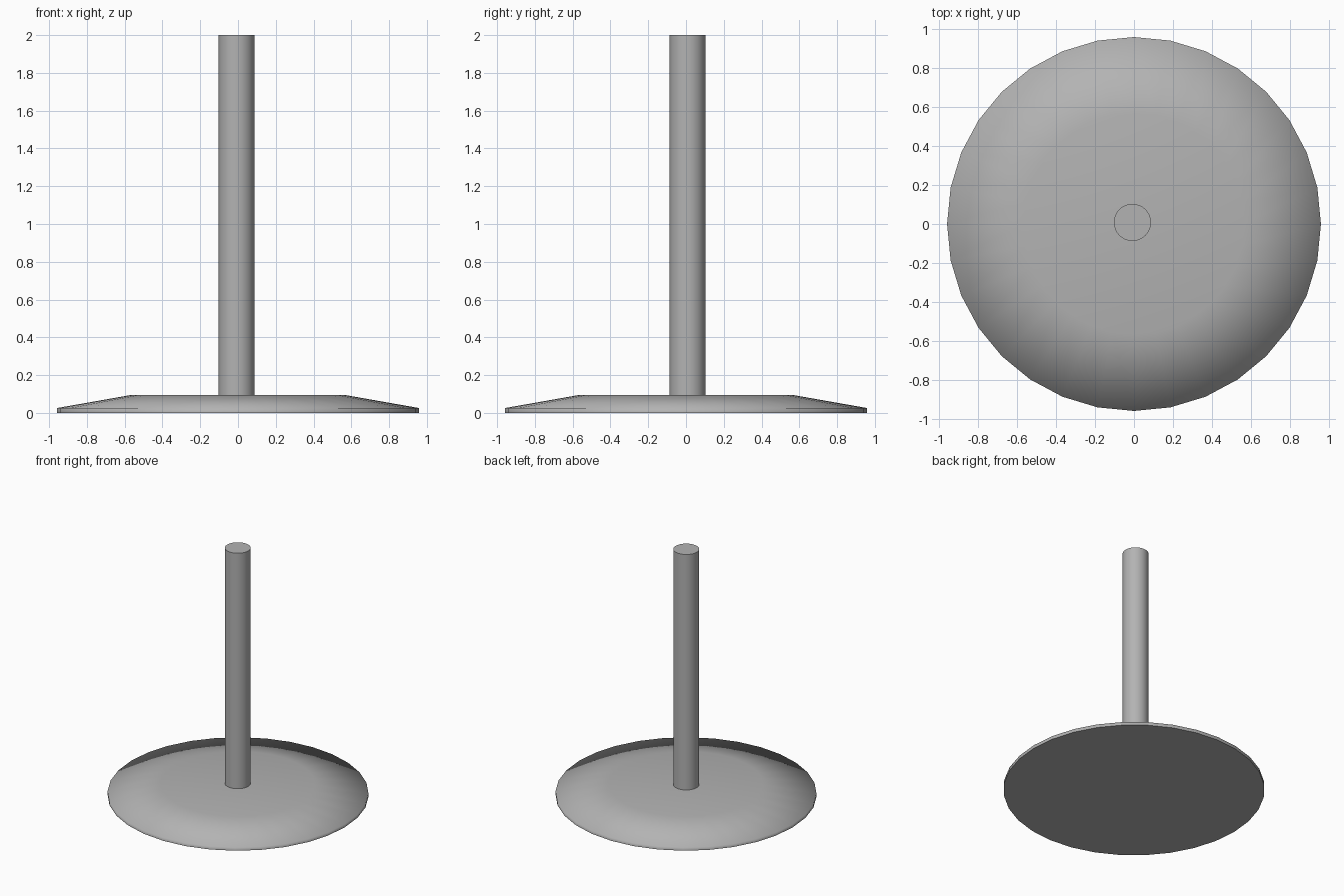
import bpy, bmesh, math

if "Cube" in bpy.data.objects:
    bpy.data.objects.remove(bpy.data.objects["Cube"])

SIDES = 32

grey = bpy.data.materials.new("plain_grey")
grey.diffuse_color = (0.45, 0.45, 0.45, 1)
grey.use_nodes = True
grey.node_tree.nodes["Principled BSDF"].inputs["Base Color"].default_value = grey.diffuse_color


def lathe(name, profile, x=0, y=0):
    """Closed round solid from (radius, height) points, bottom to top."""
    bm = bmesh.new()
    rings = []
    for r, z in profile:
        rings.append([bm.verts.new((x + r * math.sin(2 * math.pi * i / SIDES),
                                    y + r * math.cos(2 * math.pi * i / SIDES), z))
                      for i in range(SIDES)])
    for low, high in zip(rings, rings[1:]):
        for i in range(SIDES):
            j = (i + 1) % SIDES
            bm.faces.new((low[i], low[j], high[j], high[i]))
    bm.faces.new(rings[0])
    bm.faces.new(rings[-1])
    bmesh.ops.recalc_face_normals(bm, faces=bm.faces[:])
    # smooth sides, crisp right-angled edges
    for f in bm.faces:
        f.smooth = True
    for e in bm.edges:
        e.smooth = e.calc_face_angle(0) < math.radians(85)
    mesh = bpy.data.meshes.new(name)
    bm.to_mesh(mesh)
    bm.free()
    mesh.materials.append(grey)
    obj = bpy.data.objects.new(name, mesh)
    bpy.context.collection.objects.link(obj)
    return obj


# Round foot with a thin rim and sloping shoulder
lathe("base", [(0.957, 0), (0.957, 0.026), (0.565, 0.095)])

# Upright pole, very slightly off centre
lathe("pole", [(0.095, 0.09), (0.095, 2.0)], -0.008, 0.008)
